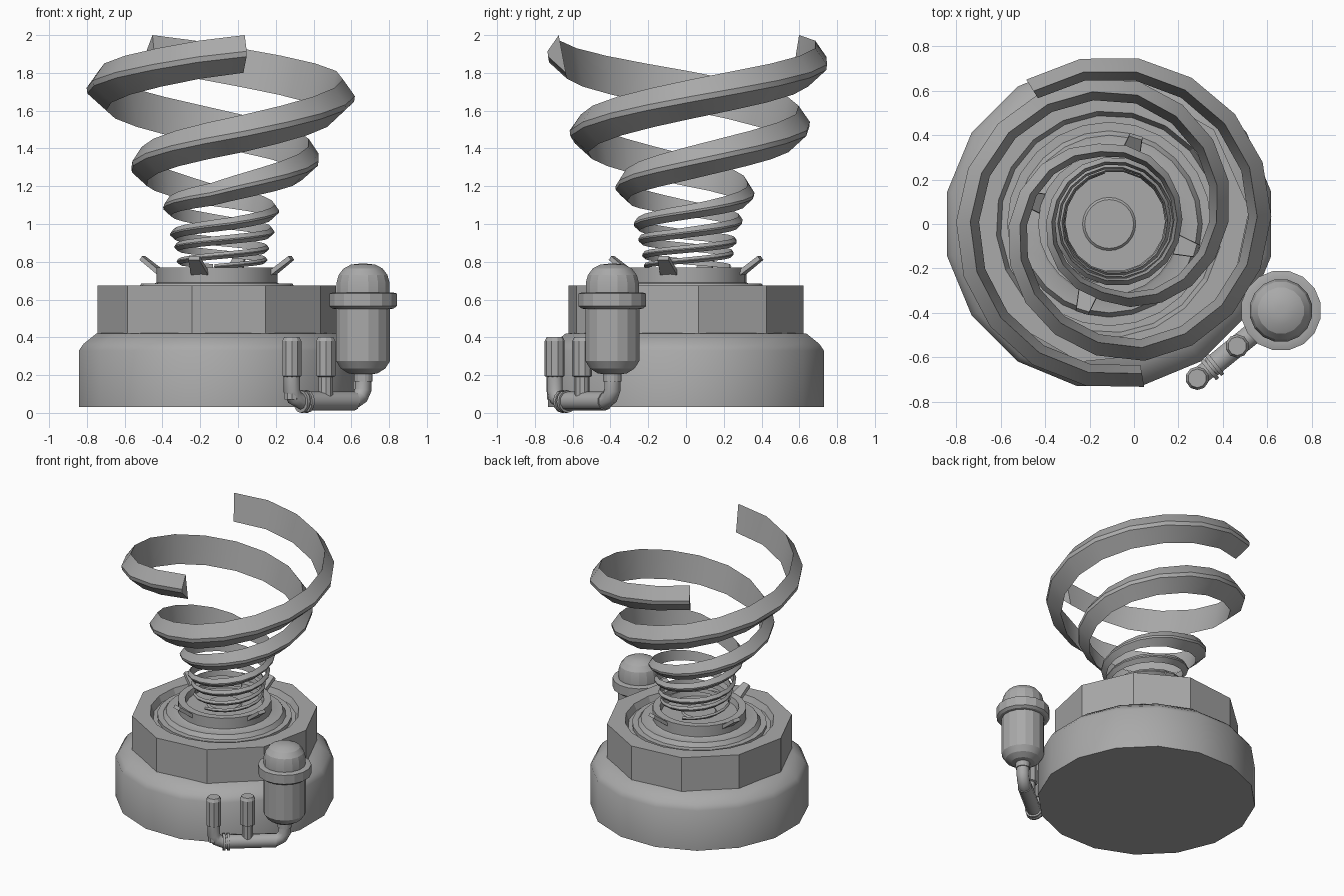
import bpy, bmesh, math
from mathutils import Vector

if "Cube" in bpy.data.objects:
    bpy.data.objects.remove(bpy.data.objects["Cube"])

grey = bpy.data.materials.new("steel grey")
grey.diffuse_color = (0.4, 0.4, 0.4, 1)
grey.use_nodes = True
grey.node_tree.nodes["Principled BSDF"].inputs["Base Color"].default_value = grey.diffuse_color
BASE = (-0.112, 0.0)
SPRING = (-0.085, 0.01)
TANK = (0.662, -0.39)
END = (0.285, -0.695)
MID = (0.465, -0.55)


def finish(name, verts, faces, angle=30):
    me = bpy.data.meshes.new(name)
    me.from_pydata(verts, [], faces)
    bm = bmesh.new()
    bm.from_mesh(me)
    bmesh.ops.remove_doubles(bm, verts=bm.verts, dist=1e-5)
    bmesh.ops.recalc_face_normals(bm, faces=bm.faces)
    bm.to_mesh(me)
    bm.free()
    ob = bpy.data.objects.new(name, me)
    bpy.context.collection.objects.link(ob)
    me.materials.append(grey)
    bpy.ops.object.select_all(action='DESELECT')
    ob.select_set(True)
    bpy.context.view_layer.objects.active = ob
    if angle:
        bpy.ops.object.shade_smooth_by_angle(angle=math.radians(angle))
    return ob


def bridge(name, rings, angle=30):
    """Skin a list of equally sized closed rings and cap both ends."""
    n = len(rings[0])
    verts = [v for r in rings for v in r]
    faces = [(i * n + j, i * n + (j + 1) % n, (i + 1) * n + (j + 1) % n, (i + 1) * n + j)
             for i in range(len(rings) - 1) for j in range(n)]
    faces += [tuple(range(n)), tuple(range(len(verts) - n, len(verts)))]
    return finish(name, verts, faces, angle)


def lathe(name, centre, profile, sides, phase=0, angle=30, flat=0):
    """Revolve a profile; the first `flat` rings become half-as-many-sided polygons."""
    rings = []
    for i, (r, z) in enumerate(profile):
        ring = []
        for j in range(sides):
            t = math.radians(phase) + math.tau * j / sides
            q = r * math.cos(math.tau / sides) if i < flat and j % 2 else r
            ring.append((centre[0] + q * math.cos(t), centre[1] + q * math.sin(t), z))
        rings.append(ring)
    return bridge(name, rings, angle)


def tube(name, path, radius, sides=10):
    pts = [Vector(p) for p in path]
    rings = []
    for i, p in enumerate(pts):
        d = (pts[min(i + 1, len(pts) - 1)] - pts[max(i - 1, 0)]).normalized()
        side = d.cross(Vector((PIPE.y, -PIPE.x, 0))).normalized()
        up = d.cross(side)
        rings.append([p + radius * (math.cos(math.tau * j / sides) * side
                                    + math.sin(math.tau * j / sides) * up) for j in range(sides)])
    return bridge(name, rings, 40)


def lerp(table, t):
    for (t0, a), (t1, b) in zip(table, table[1:]):
        if t <= t1:
            return a + (b - a) * (t - t0) / (t1 - t0)
    return table[-1][1]


# Round base, ten-sided housing with a round recess, and the stepped collar on top
lathe("base", BASE, [(0.744, 0.03), (0.744, 0.33), (0.72, 0.365), (0.65, 0.42), (0.5, 0.43)],
      16, 11.25, 40)
lathe("housing", BASE, [(0.635, 0.40), (0.635, 0.675), (0.51, 0.675), (0.49, 0.63), (0.3, 0.63)],
      20, 6, 15, flat=2)
lathe("collar", BASE, [(0.46, 0.62), (0.46, 0.655), (0.42, 0.655), (0.40, 0.685), (0.33, 0.685),
                       (0.32, 0.69), (0.32, 0.77), (0.27, 0.77), (0.26, 0.73), (0.12, 0.73),
                       (0.11, 0.74)], 24)

# Four tilted retaining tabs around the collar
for k in range(4):
    a = math.radians(73 + 90 * k)
    u, v = Vector((math.cos(a), math.sin(a), 0)), Vector((-math.sin(a), math.cos(a), 0))
    c = Vector((*BASE, 0))
    rings = []
    for r, z, w in ((0.30, 0.75, 0.047), (0.405, 0.83, 0.03)):
        rings.append([c + u * (r + dr) + v * s + Vector((0, 0, z + dz))
                      for dr, dz, s in ((0, 0, -w), (0, 0, w), (0.014, -0.02, w), (0.014, -0.02, -w))])
    bridge("tab", rings, 0)

# Two interleaved flared spring ribbons, described from their upper ends down
RADIUS = [(0, .755), (30, .748), (110, .712), (200, .64), (290, .495), (380, .36), (470, .305),
          (660, .275), (840, .25), (1100, .235)]
HEIGHT = [(0, 1.905), (20, 1.875), (110, 1.69), (200, 1.485), (290, 1.305), (380, 1.16), (470, 1.075),
          (560, 1.005), (660, .945), (840, .87), (1010, .805), (1100, .775)]
BAND = [(0, .19), (110, .2), (200, .19), (290, .165), (380, .115), (470, .075), (660, .05), (1100, .025)]
for name, start in (("spring_ribbon_front", -80), ("spring_ribbon_back", 122)):
    rings = []
    for t in range(0, 1101, 20):
        a = math.radians(start - t)
        r, z, h = lerp(RADIUS, t), lerp(HEIGHT, t), lerp(BAND, t)
        # Wedge section: flat inner face, blunt outer ridge
        section = ((-0.32, 0.5), (0, 0.05), (-0.02, -0.1), (-0.52, -0.55))
        rings.append([(SPRING[0] + (r + p * h) * math.cos(a), SPRING[1] + (r + p * h) * math.sin(a),
                       z + q * h) for p, q in section])
    bridge(name, rings, 30)

# Side tank with flange and dome
lathe("tank", TANK, [(0.05, 0.165), (0.05, 0.205), (0.08, 0.21), (0.12, 0.235), (0.146, 0.275),
                     (0.146, 0.55), (0.165, 0.552), (0.182, 0.565), (0.182, 0.632),
                     (0.165, 0.637), (0.143, 0.637), (0.143, 0.69), (0.132, 0.73), (0.105, 0.765),
                     (0.065, 0.785), (0.02, 0.79)], 16, 11.25, 21)

# Bent feed pipe running from the tank to the outer stub
PIPE = Vector((TANK[0] - END[0], TANK[1] - END[1])).normalized()


def at(p, d, z):
    return (p[0] + PIPE.x * d, p[1] + PIPE.y * d, z)


tube("feed_pipe", [at(TANK, 0, 0.19), at(TANK, 0, 0.12), at(TANK, -0.02, 0.085), at(TANK, -0.06, 0.062),
                   at(END, 0.06, 0.062), at(END, 0.02, 0.08), at(END, 0, 0.115), at(END, 0, 0.21)], 0.044)
tube("pipe_sleeve", [at(TANK, -0.06, 0.062), at(END, 0.08, 0.062)], 0.05)
for d in (0.06, 0.09):
    tube("pipe_collar", [at(END, d, 0.06), at(END, d + 0.018, 0.06)], 0.06, 12)

# Capped valve stubs
for name, p in (("outer_valve", END), ("inner_valve", MID)):
    lathe(name, p, [(0.04, 0.07), (0.04, 0.19), (0.053, 0.195), (0.053, 0.38), (0.042, 0.402)], 10, 18, 25)
